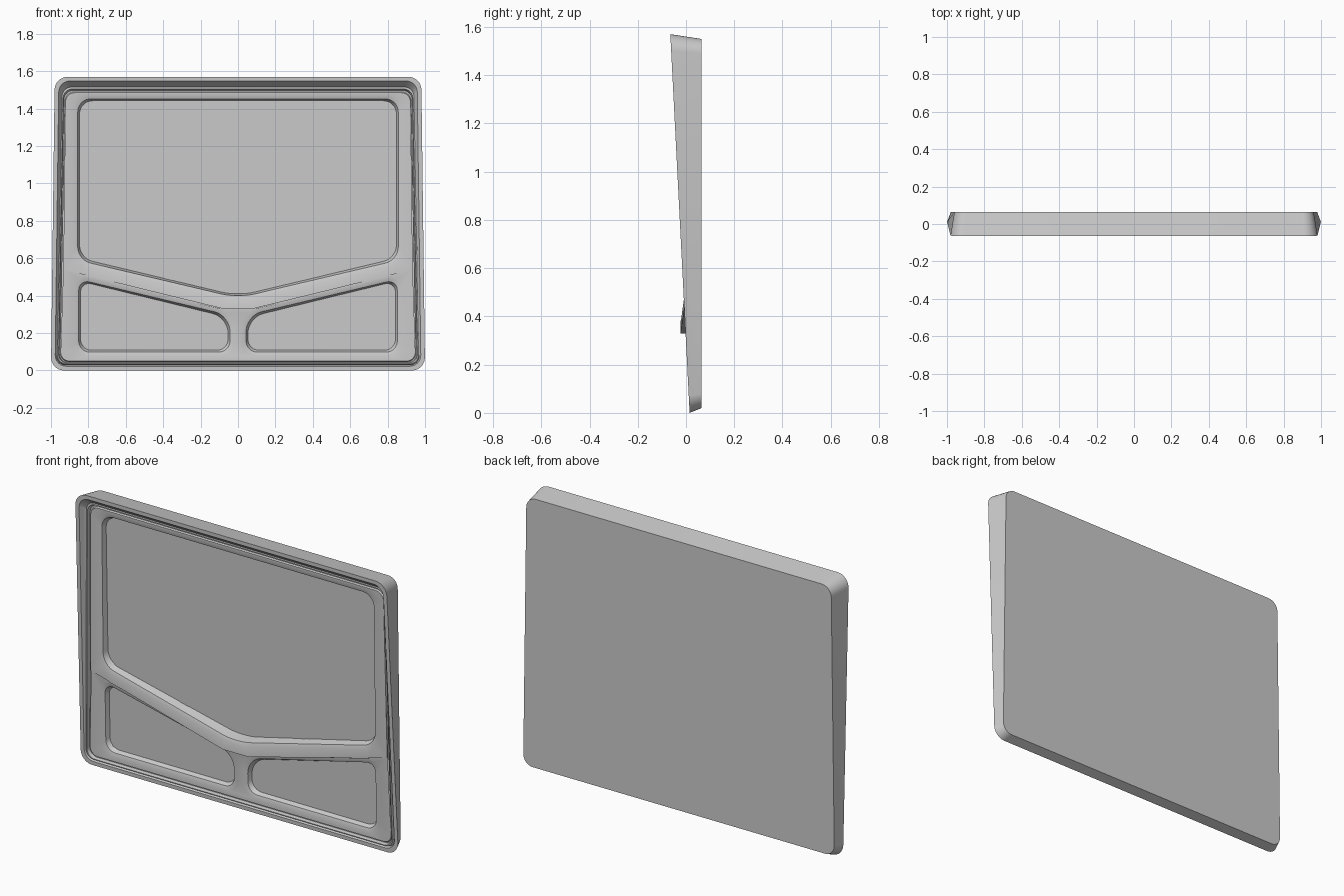
import bpy, bmesh, math
from mathutils import Vector

if "Cube" in bpy.data.objects:
    bpy.data.objects.remove(bpy.data.objects["Cube"])

# Depth (y) of the sloping layers, as functions of position
def rim_y(x, z): return 0.015 - 0.051 * z
def back_y(x, z): return 0.065
def base_y(x, z): return 0.025 - 0.023 * z
def panel_y(x, z): return base_y(x, z) + 0.03
def upper_y(x, z):
    # upper frame swells forward toward the centre of the V ledge
    d = max(0, z - (0.31 + 0.245 * abs(x)))
    return base_y(x, z) - max(0, 0.0445 - 0.043 * abs(x)) * max(0, 1 - d / 0.5)

def offset(f, d):
    return lambda x, z: f(x, z) + d

def rounded(corners, r, n=8):
    """Closed x/z outline with curved corners."""
    pts = []
    rs = r if isinstance(r, (list, tuple)) else [r] * len(corners)
    for i, c in enumerate(corners):
        p = Vector(c)
        if rs[i] == 0:
            pts.append(p)
            continue
        a = p + (Vector(corners[i - 1]) - p).normalized() * rs[i]
        b = p + (Vector(corners[(i + 1) % len(corners)]) - p).normalized() * rs[i]
        k = 0.9  # weighted curve, close to a circular arc
        for j in range(n + 1):
            t = j / n
            w = (1 - t) ** 2, 2 * t * (1 - t) * 0.71 * k / 0.9, t * t
            pts.append((a * w[0] + p * w[1] + b * w[2]) / sum(w))
    return pts

def add_ring(bm, pts, f):
    return [bm.verts.new((p.x, f(p.x, p.y), p.y)) for p in pts]

def bridge(bm, a, b):
    for i in range(len(a)):
        j = (i + 1) % len(a)
        bm.faces.new((a[i], a[j], b[j], b[i]))

def finish(bm, name, facing=-1, smooth=True):
    bmesh.ops.recalc_face_normals(bm, faces=bm.faces)
    bm.normal_update()
    big = max(bm.faces, key=lambda q: q.calc_area())
    if big.normal.y * facing < 0:
        bmesh.ops.reverse_faces(bm, faces=bm.faces)
    me = bpy.data.meshes.new(name)
    bm.to_mesh(me)
    bm.free()
    ob = bpy.data.objects.new(name, me)
    bpy.context.collection.objects.link(ob)
    if smooth:
        bpy.ops.object.select_all(action='DESELECT')
        ob.select_set(True)
        bpy.context.view_layer.objects.active = ob
        bpy.ops.object.shade_smooth_by_angle(angle=math.radians(35))
    return ob

# Outer casing: back plate, flared sides, rim and stepped inner wall
def casing_outline(bottom, top, z0, z1, r):
    return rounded([(-bottom, z0), (bottom, z0), (top, z1), (-top, z1)], r)

bm = bmesh.new()
profile = [
    (0.98, 0.96, 0.020, 1.550, 0.06, back_y),
    (1.00, 0.98, 0.000, 1.570, 0.07, rim_y),
    (0.978, 0.958, 0.022, 1.548, 0.06, rim_y),
    (0.970, 0.948, 0.028, 1.535, 0.05, offset(rim_y, 0.015)),
    (0.966, 0.940, 0.034, 1.515, 0.05, offset(base_y, -0.012)),
    (0.960, 0.934, 0.038, 1.505, 0.05, offset(base_y, -0.012)),
    (0.957, 0.930, 0.042, 1.497, 0.05, offset(base_y, 0.008)),
    (0.952, 0.924, 0.046, 1.490, 0.05, offset(base_y, 0.008)),
    (0.950, 0.922, 0.050, 1.485, 0.05, base_y),
]
rings = [add_ring(bm, casing_outline(*p[:5]), p[5]) for p in profile]
for a, b in zip(rings, rings[1:]):
    bridge(bm, a, b)
bm.faces.new(rings[0])
finish(bm, "outer_casing", facing=1)

# Frame with recessed windows
def frame(name, outline, windows, f, skirt):
    bm = bmesh.new()
    flat = lambda x, z: 0
    outer = add_ring(bm, outline, flat)
    loops = [add_ring(bm, w[0], flat) for w in windows]
    edges = [bm.edges.new((l[i - 1], l[i])) for l in [outer] + loops for i in range(len(l))]
    bmesh.ops.triangle_fill(bm, use_beauty=True, use_dissolve=False,
                            edges=edges, normal=(0, -1, 0))
    for v in bm.verts:
        v.co.y = f(v.co.x, v.co.z)
    if skirt:
        bridge(bm, outer, add_ring(bm, outline, offset(base_y, 0.005)))
    for loop, (w0, w1, w2) in zip(loops, windows):
        lip = add_ring(bm, w1, offset(f, 0.006))
        floor = add_ring(bm, w2, panel_y)
        bridge(bm, loop, lip)
        bridge(bm, lip, floor)
        bm.faces.new(floor)
    finish(bm, name)

def mirror(pts):
    return [Vector((-p.x, p.y)) for p in pts]

def upper_window(d):
    w = 0.875 - d
    return rounded([(-w, 0.572 + d), (0, 0.37 + d), (w, 0.572 + d), (w, 1.47 - d), (-w, 1.47 - d)],
                   [0.07, 0.09, 0.07, 0.07, 0.07])

def lower_window(d):
    return rounded([(0.025 + d, 0.08 + d), (0.87 - d, 0.08 + d), (0.87 - d, 0.505 - d),
                    (0.025 + d, 0.312 - d)], [0.06, 0.06, 0.06, 0.085])

steps = (0, 0.018, 0.028)
ledge = [(-0.934, 0.539), (-0.82, 0.511), (-0.45, 0.42), (-0.08, 0.33),
         (0.08, 0.33), (0.45, 0.42), (0.82, 0.511), (0.934, 0.539)]
frame("upper_frame", rounded(ledge + [(0.922, 1.485), (-0.922, 1.485)], [0] * 8 + [0.05] * 2),
      [[upper_window(d) for d in steps]], upper_y, True)
right = [lower_window(d) for d in steps]
frame("lower_frame", rounded([(-0.95, 0.05), (0.95, 0.05)] + ledge[::-1], [0.05] * 2 + [0] * 8),
      [right, [mirror(p) for p in right]], base_y, False)

# Thin rail just under each half of the ledge
for s, side in ((-1, "left"), (1, "right")):
    bm = bmesh.new()
    pts = [Vector(p) for p in [(s * 0.07, 0.322), (s * 0.815, 0.505), (s * 0.815, 0.511), (s * 0.07, 0.330)]]
    front = add_ring(bm, pts, offset(base_y, -0.008))
    bridge(bm, front, add_ring(bm, pts, offset(base_y, 0.004)))
    bm.faces.new(front)
    finish(bm, side + "_ledge_rail", smooth=False)

# Flat cards lying on the window floors
def card(name, pts, lift=0.002):
    bm = bmesh.new()
    bm.faces.new(add_ring(bm, pts, offset(panel_y, -lift)))
    finish(bm, name, smooth=False)

def rect(x0, x1, z0, z1):
    return [Vector(p) for p in [(x0, z0), (x1, z0), (x1, z1), (x0, z1)]]

card("header_strip", rounded([(-0.61, 1.27), (0.61, 1.27), (0.61, 1.425), (-0.61, 1.425)], 0.077))
lower_cards = [(0.69, 0.825, 0.12, 0.43), (0.29, 0.683, 0.12, 0.335), (0.41, 0.683, 0.335, 0.365),
               (0.55, 0.683, 0.365, 0.40), (0.10, 0.245, 0.18, 0.24)]
for s, side in ((-1, "left"), (1, "right")):
    turn = mirror if s < 0 else list
    card(side + "_inner_column", turn(rect(0.004, 0.398, 0.48, 1.255)))
    card(side + "_outer_column", turn(rect(0.404, 0.80, 0.59, 1.255)))
    for i, c in enumerate(lower_cards):
        card(f"{side}_lower_card_{i + 1}", turn(rect(*c)))
